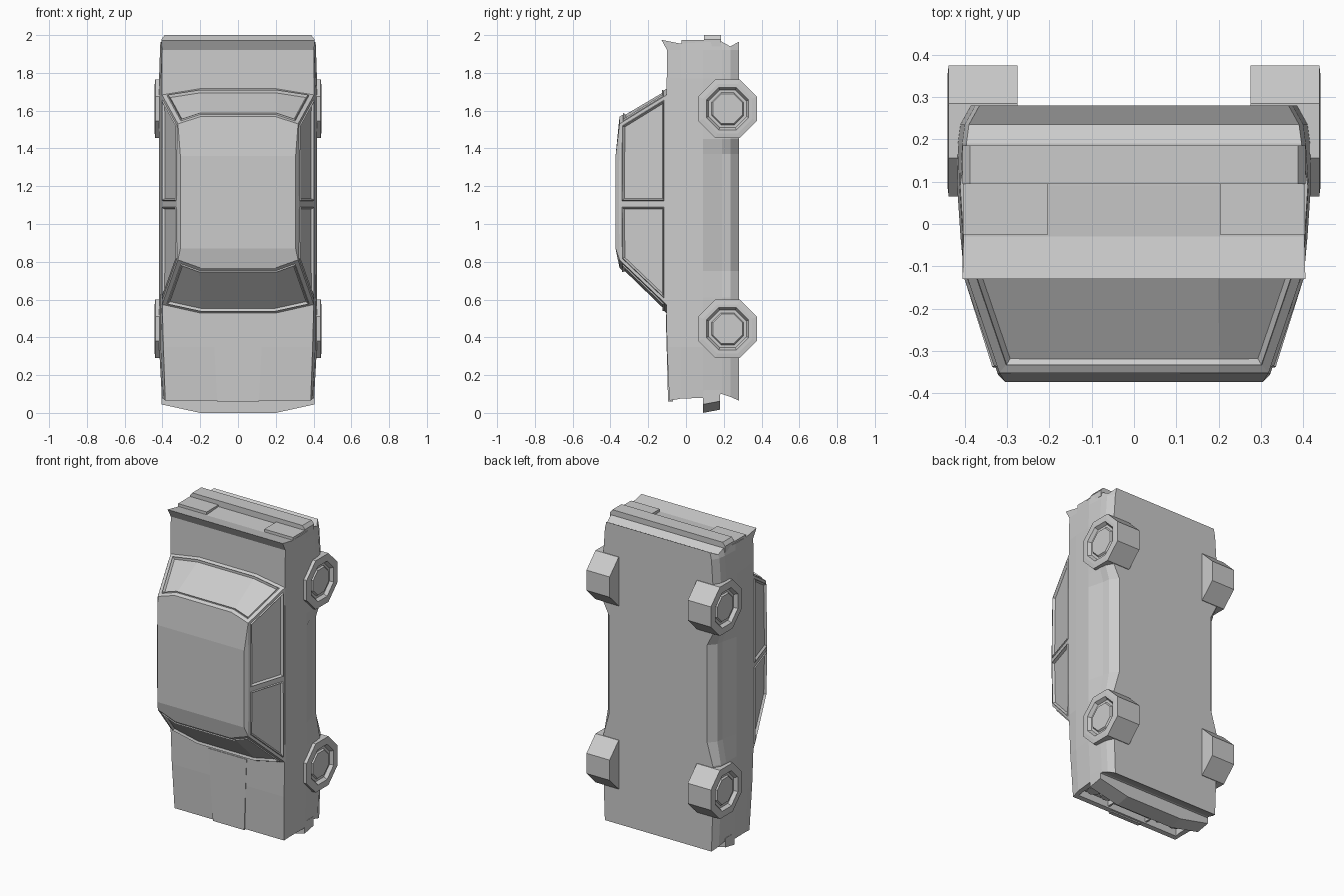
import bpy, bmesh, math


def finish(name, bm):
    me = bpy.data.meshes.new(name)
    bm.to_mesh(me)
    bm.free()
    ob = bpy.data.objects.new(name, me)
    bpy.context.collection.objects.link(ob)
    return ob


def poly(verts, faces):
    bm = bmesh.new()
    vs = [bm.verts.new(v) for v in verts]
    fs = [bm.faces.new([vs[i] for i in f]) for f in faces]
    bmesh.ops.recalc_face_normals(bm, faces=bm.faces[:])
    return bm, fs


def box(name, x0, x1, y0, y1, z0, z1):
    v = [(x, y, z) for x in (x0, x1) for y in (y0, y1) for z in (z0, z1)]
    f = [(0, 1, 3, 2), (4, 5, 7, 6), (0, 1, 5, 4), (2, 3, 7, 6), (0, 2, 6, 4), (1, 3, 7, 5)]
    return finish(name, poly(v, f)[0])


def cut(target, cutter):
    m = target.modifiers.new("cut", "BOOLEAN")
    m.object = cutter
    m.solver = 'EXACT'
    cutter.hide_render = True
    cutter.hide_viewport = True


# Body: half sections (x, y) lofted from nose (z=0) to tail (z=2)
def section(top, sill, low, ytop, z, x1=0.41):
    pts = [(top, ytop), (x1, -0.03), (x1 + 0.008, 0.09), (low + 0.006, 0.19), (low, 0.235), (sill, 0.28)]
    zs = z if isinstance(z, list) else [z] * 6
    half = [(x, y, zz) for (x, y), zz in zip(pts, zs)]
    return half + [(-x, y, zz) for x, y, zz in reversed(half)]


rows = [
    section(0.385, 0.375, 0.395, -0.088, [0.065, 0.075, 0.08, 0.10, 0.085, 0.065], 0.395),
    section(0.395, 0.385, 0.408, -0.101, 0.35),
    section(0.402, 0.385, 0.41, -0.105, 0.61),
    section(0.403, 0.345, 0.385, -0.105, 0.75),
    section(0.403, 0.345, 0.385, -0.105, 1.37),
    section(0.403, 0.385, 0.41, -0.105, 1.45),
    section(0.403, 0.385, 0.41, -0.102, 1.77),
    section(0.403, 0.375, 0.40, -0.10, 1.92, 0.405),
    section(0.405, 0.365, 0.39, -0.13, [1.975, 1.955, 1.962, 1.965, 1.94, 1.965], 0.403),
]
N = 12
faces = [(r * N + i, r * N + (i + 1) % N, (r + 1) * N + (i + 1) % N, (r + 1) * N + i)
         for r in range(len(rows) - 1) for i in range(N)]
for r in (0, len(rows) - 1):
    faces += [(r * N + i, r * N + i + 1, r * N + N - 2 - i, r * N + N - 1 - i) for i in range(5)]
body = finish("body", poly([v for r in rows for v in r], faces)[0])

# Recessed grille opening with lamps and slats
cut(body, box("grille_cutter", -0.365, 0.365, -0.06, 0.075, -0.1, 0.115))
for s in (-1, 1):
    for k in (0.20, 0.305):
        bm = bmesh.new()
        bmesh.ops.create_cone(bm, cap_ends=True, segments=8, radius1=0.045, radius2=0.048, depth=0.03)
        bmesh.ops.translate(bm, verts=bm.verts, vec=(s * k, 0.008, 0.105))
        finish("headlight", bm)
    box("grille_divider", s * 0.14 - 0.006, s * 0.14 + 0.006, -0.06, 0.075, 0.08, 0.12)
for y in (-0.02, 0.025):
    box("grille_slat", -0.14, 0.14, y - 0.008, y + 0.008, 0.085, 0.12)

# Bonnet centre bulge
v = [(-0.11, -0.095, 0.06), (0.11, -0.095, 0.06), (0.135, -0.107, 0.52), (-0.135, -0.107, 0.52)]
v += [(x, -0.07, z) for x, y, z in v]
box_faces = [(0, 1, 2, 3), (4, 5, 6, 7), (0, 1, 5, 4), (1, 2, 6, 5), (2, 3, 7, 6), (3, 0, 4, 7)]
finish("bonnet_bulge", poly(v, box_faces)[0])

# Front bumper: bowed outline, raked face
out = [(-0.405, 0.045), (-0.2, 0.0), (0.2, 0.0), (0.405, 0.045), (0.405, 0.12), (-0.405, 0.12)]
v = [(x, 0.09, z) for x, z in out] + [(x, 0.18, z + (0.017 if z < 0.1 else 0)) for x, z in out]
f = [tuple(range(6)), tuple(range(6, 12))] + [(i, (i + 1) % 6, (i + 1) % 6 + 6, i + 6) for i in range(6)]
finish("front_bumper", poly(v, f)[0])

# Rear bumper and tail lamps
v = [(-0.405, 1.94), (0.405, 1.94), (0.405, 1.978), (0.388, 2.0), (-0.388, 2.0), (-0.405, 1.978)]
v = [(x, y, z) for y in (0.094, 0.186) for x, z in v]
finish("rear_bumper", poly(v, f)[0])
for s in (-1, 1):
    a, b = sorted((s * 0.203, s * 0.404))
    box("tail_lamp", a, b, -0.025, 0.095, 1.93, 1.973)

# Cabin: base ring, shoulder ring and roof crown
ring = [(-0.403, -0.1, 0.57), (-0.2, -0.1, 0.525), (0.2, -0.1, 0.525), (0.403, -0.1, 0.57),
        (0.403, -0.1, 1.107), (0.403, -0.1, 1.685), (0.2, -0.1, 1.718), (-0.2, -0.1, 1.718),
        (-0.403, -0.1, 1.685), (-0.403, -0.1, 1.107)]
top = [(-0.318, -0.352, 0.81), (-0.2, -0.352, 0.768), (0.2, -0.352, 0.768), (0.318, -0.352, 0.81),
       (0.322, -0.355, 1.107), (0.318, -0.352, 1.53), (0.2, -0.352, 1.568), (-0.2, -0.352, 1.568),
       (-0.318, -0.352, 1.53), (-0.322, -0.355, 1.107)]
crown = [(s * 0.305, -0.373, z) for s, z in ((-1, 0.87), (1, 0.87), (1, 1.36), (-1, 1.36))]
f = [(i, (i + 1) % 10, (i + 1) % 10 + 10, i + 10) for i in range(10)]
f += [tuple(range(10)), (20, 21, 22, 23), (10, 11, 12, 13, 21, 20), (13, 14, 15, 22, 21),
      (15, 16, 17, 18, 23, 22), (18, 19, 10, 20, 23)]
bm, fs = poly(ring + top + crown, f)
# Windows: flat frame, then a sunken pane
for group in ([0, 1, 2], [3], [4], [5, 6, 7], [8], [9]):
    for t, d in ((0.016 if len(group) == 1 else 0.022, 0.0), (0.004, 0.007), (0.008, -0.014)):
        bmesh.ops.inset_region(bm, faces=[fs[i] for i in group], thickness=t, depth=d,
                               use_even_offset=True, use_boundary=True)
finish("cabin", bm)


# Octagonal wheels, spun from (x, apothem) profile
def wheel(name, s, zc):
    prof = [(0.275, 0.155), (0.438, 0.155), (0.441, 0.13), (0.441, 0.112),
            (0.42, 0.10), (0.42, 0.085), (0.43, 0.078)]
    v = []
    for x, r in prof:
        for k in range(8):
            a = math.pi / 8 + k * math.pi / 4
            R = r / math.cos(math.pi / 8)
            v.append((s * x, 0.22 + R * math.cos(a), zc + R * math.sin(a)))
    n = len(prof)
    f = [(j * 8 + i, j * 8 + (i + 1) % 8, j * 8 + 8 + (i + 1) % 8, j * 8 + 8 + i)
         for j in range(n - 1) for i in range(8)]
    f += [tuple(range(8)), tuple(range(8 * n - 8, 8 * n))]
    finish(name, poly(v, f)[0])


for s in (-1, 1):
    wheel("front_wheel", s, 0.445)
    wheel("rear_wheel", s, 1.61)
